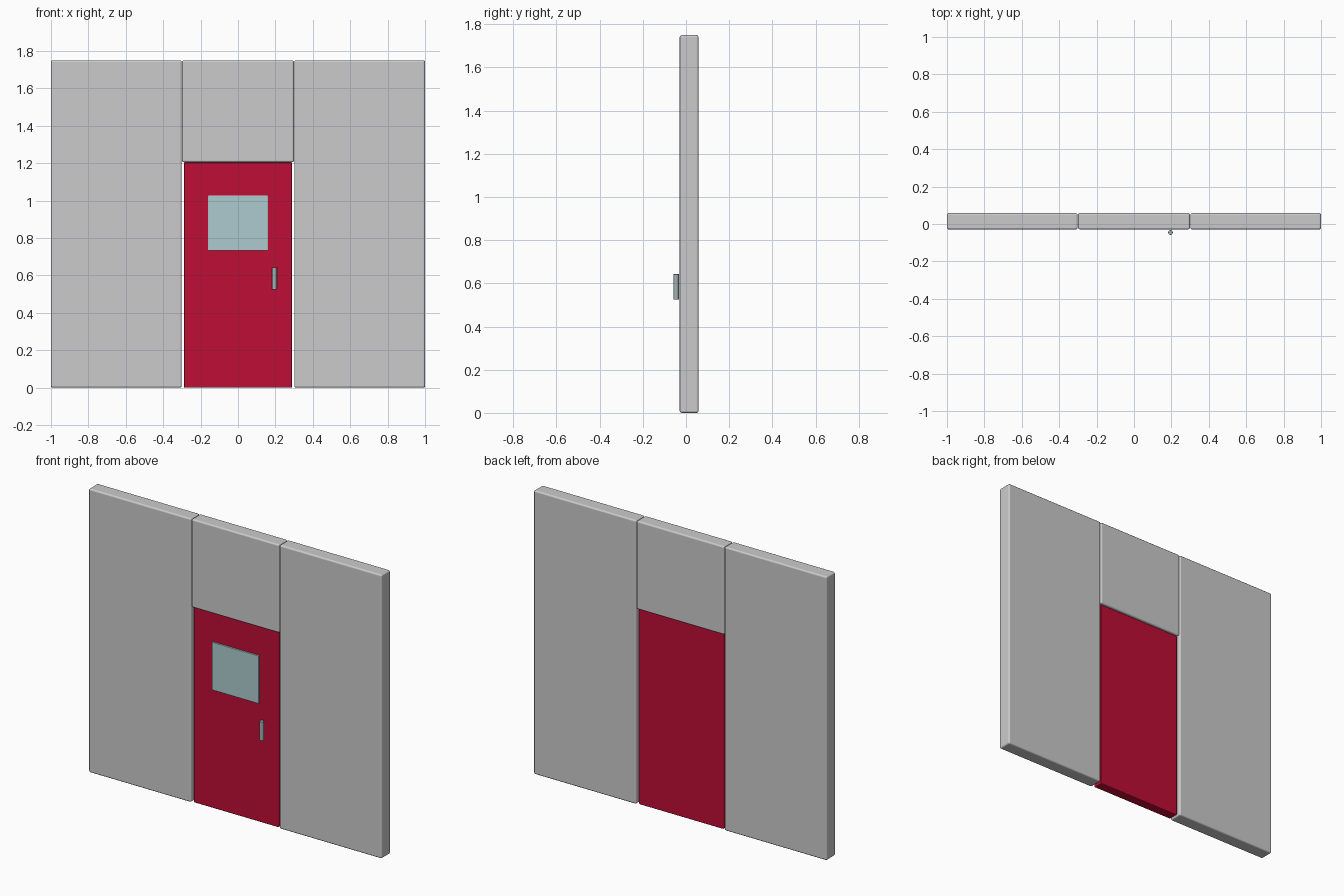
import bpy
import math

if "Cube" in bpy.data.objects:
    bpy.data.objects.remove(bpy.data.objects["Cube"])


def material(name, color):
    mat = bpy.data.materials.new(name)
    mat.diffuse_color = (*color, 1)
    mat.use_nodes = True
    mat.node_tree.nodes["Principled BSDF"].inputs["Base Color"].default_value = mat.diffuse_color
    return mat


def finish(obj, name, mat, bevel, segments=3):
    obj.name = name
    if bevel:
        mod = obj.modifiers.new("rounded_edges", 'BEVEL')
        mod.width = bevel
        mod.segments = segments
        mod.limit_method = 'ANGLE'
        mod.harden_normals = True
    if mat:
        obj.data.materials.append(mat)
    bpy.ops.object.shade_smooth_by_angle(angle=math.radians(35))
    return obj


def block(name, x, y, z, bevel, mat=None):
    """Rounded box given by its (min, max) range on each axis."""
    bpy.ops.mesh.primitive_cube_add(size=1, location=[sum(r) / 2 for r in (x, y, z)])
    obj = bpy.context.object
    obj.scale = [r[1] - r[0] for r in (x, y, z)]
    bpy.ops.object.transform_apply(location=False, rotation=False, scale=True)
    return finish(obj, name, mat, bevel)


red = material("door_red", (0.52, 0.004, 0.036))
glass = material("window_glass", (0.42, 0.60, 0.62))
metal = material("handle_metal", (0.36, 0.43, 0.45))

WALL_Y = (-0.029, 0.058)

# Wall panels on both sides of the doorway
for side, x in (("left", (-1.0, -0.301)), ("right", (0.301, 1.0))):
    block(side + "_wall_panel", x, WALL_Y, (0, 1.75), 0.01)

# Panel above the doorway
block("lintel_panel", (-0.299, 0.299), WALL_Y, (1.205, 1.75), 0.01)

# Door leaf, slightly recessed on both faces
block("door", (-0.289, 0.289), (-0.018, 0.047), (0, 1.203), 0.005, red)

# Window pane, raised on the front of the door
block("window", (-0.16, 0.16), (-0.027, -0.005), (0.732, 1.027), 0.002, glass)

# Vertical handle bar in front of the door
bpy.ops.mesh.primitive_cylinder_add(vertices=24, radius=0.0125, depth=0.118,
                                    location=(0.195, -0.0455, 0.584))
finish(bpy.context.object, "door_handle", metal, 0.002, 2)
